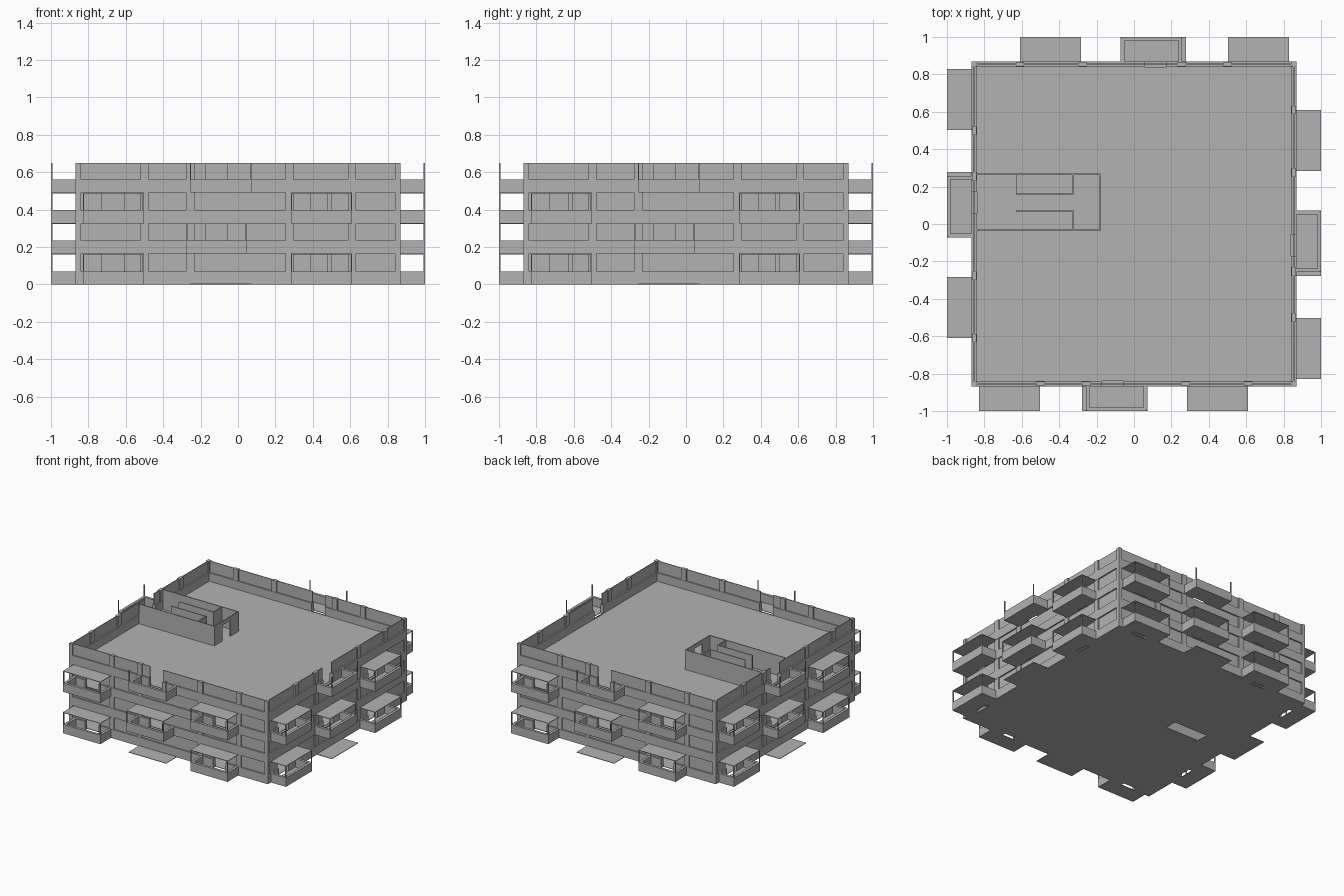
import bpy, bmesh, math
from mathutils import Matrix

if "Cube" in bpy.data.objects:
    bpy.data.objects.remove(bpy.data.objects["Cube"], do_unlink=True)

grey = bpy.data.materials.new("plain grey")
grey.use_nodes = True
colour = (0.45, 0.45, 0.45, 1)
grey.diffuse_color = colour
grey.node_tree.nodes["Principled BSDF"].inputs["Base Color"].default_value = colour

OUT, INN, MID = 0.868, 0.84, 0.854      # outer face, inner face and middle of the walls
FLOORS = [0, 0.165, 0.327, 0.491]
TOPS = FLOORS[1:] + [0.65]
SILL = 0.07
PIERS = (-0.5, -0.255, 0.275, 0.61)
SIDE_DOORS = [(-0.73, -0.61), (0.39, 0.5)]
MIDDLE_DOOR = [(-0.17, -0.055)]
QUARTERS = [Matrix.Rotation(math.radians(90 * i), 4, 'Z') for i in range(4)]


def add_box(bm, x0, x1, y0, y1, z0, z1):
    verts = bmesh.ops.create_cube(bm, size=1)["verts"]
    mat = Matrix.Translation(((x0 + x1) / 2, (y0 + y1) / 2, (z0 + z1) / 2))
    bmesh.ops.transform(bm, verts=verts, matrix=mat @ Matrix.Diagonal((x1 - x0, y1 - y0, z1 - z0, 1)))


def finish(name, bm):
    bmesh.ops.recalc_face_normals(bm, faces=bm.faces)
    mesh = bpy.data.meshes.new(name)
    bm.to_mesh(mesh)
    bm.free()
    mesh.materials.append(grey)
    obj = bpy.data.objects.new(name, mesh)
    bpy.context.collection.objects.link(obj)
    return obj


def build(name, boxes, turned=False):
    """One object from boxes, repeated on all four sides when turned."""
    bm = bmesh.new()
    for turn in (QUARTERS if turned else QUARTERS[:1]):
        before = set(bm.verts)
        for b in boxes:
            add_box(bm, *b)
        new = [v for v in bm.verts if v not in before]
        bmesh.ops.transform(bm, verts=new, matrix=turn)
    return finish(name, bm)


def spans(doors):
    """Lengths of wall left between the door openings."""
    edges = [-INN] + [e for d in doors for e in d] + [INN]
    return list(zip(edges[::2], edges[1::2]))


# Floors, each with a stair opening on alternating sides
def floor(name, z, y0, y1):
    xs, ys = (-INN, -0.625, -0.33, INN), (-INN, y0, y1, INN)
    bm = bmesh.new()
    grid = [[bm.verts.new((x, y, z)) for x in xs] for y in ys]
    for j in range(3):
        for i in range(3):
            if (i, j) != (1, 1):
                bm.faces.new((grid[j][i], grid[j][i + 1], grid[j + 1][i + 1], grid[j + 1][i]))
    faces = bm.faces[:]
    up = bmesh.ops.extrude_face_region(bm, geom=faces)["geom"]
    bmesh.ops.translate(bm, verts=[g for g in up if isinstance(g, bmesh.types.BMVert)], vec=(0, 0, 0.004))
    finish(name, bm)


# Balcony: floor, three parapets, two thin corner posts and an optional thin roof
def balcony(x0, x1, z, top, roofed):
    t, p, y0, y1 = 0.02, 0.007, -1, -OUT
    parts = [(x0, x1, y0, y1, z, z + 0.004),
             (x0, x1, y0, y0 + t, z, z + SILL),
             (x0, x0 + t, y0 + t, y1, z, z + SILL),
             (x1 - t, x1, y0 + t, y1, z, z + SILL),
             (x0, x0 + p, y0, y0 + p, z + SILL, top),
             (x1 - p, x1, y0, y0 + p, z + SILL, top)]
    if roofed:
        parts.append((x0, x1, y0, y1, top - 0.004, top))
    return parts


sills, panes, piers, balconies = [], [], [], []
for n, (z, top) in enumerate(zip(FLOORS, TOPS)):
    odd = n % 2
    hole = (0.165, 0.262) if odd else (-0.03, 0.065)
    floor(f"floor_{n + 1}", z, *hole)
    doors = MIDDLE_DOOR if odd else SIDE_DOORS
    for a, b in spans(doors):
        sills.append((a, b, -OUT, -INN, z, z + SILL))
        panes.append((a, b, -MID - 0.003, -MID + 0.003, z + SILL, top))
    for x in PIERS:
        piers.append((x - 0.022, x + 0.022, -MID - 0.012, -MID + 0.012, z + SILL, top))
    if n == 1:
        balconies += balcony(-0.278, 0.048, z, top, True)
    elif n == 3:
        balconies += balcony(-0.257, 0.072, z, top, False)
    else:
        balconies += balcony(-0.83, -0.503, z, top, True)
        balconies += balcony(0.283, 0.61, z, top, True)

build("wall_bands", sills, True)
build("window_panels", panes, True)
build("wall_piers", piers, True)
build("balconies", balconies, True)
build("corner_piers", [(-OUT, -INN, -OUT, -INN, 0, 0.65)], True)
build("entrance_slabs", [(-0.257, 0.072, -1, -OUT, 0, 0.004)], True)

# Stair core: outer walls, end wall with a doorway, and two inner screens
core = []
t = 0.008
for z, top in zip(FLOORS, TOPS):
    z += 0.004
    core += [(-INN, -0.18, -0.03 - t, -0.03, z, top),
             (-INN, -0.18, 0.262, 0.262 + t, z, top),
             (-0.18 - t, -0.18, -0.03, 0.065, z, top),
             (-0.18 - t, -0.18, 0.165, 0.262, z, top),
             (-0.18 - t, -0.18, 0.065, 0.165, top - 0.03, top),
             (-0.63, -0.33, 0.065, 0.065 + t, z, top),
             (-0.33, -0.33 + t, -0.03, 0.065 + t, z, top),
             (-0.63, -0.33, 0.165 - t, 0.165, z, top),
             (-0.33, -0.33 + t, 0.165 - t, 0.262, z, top)]
build("stair_core", core)
